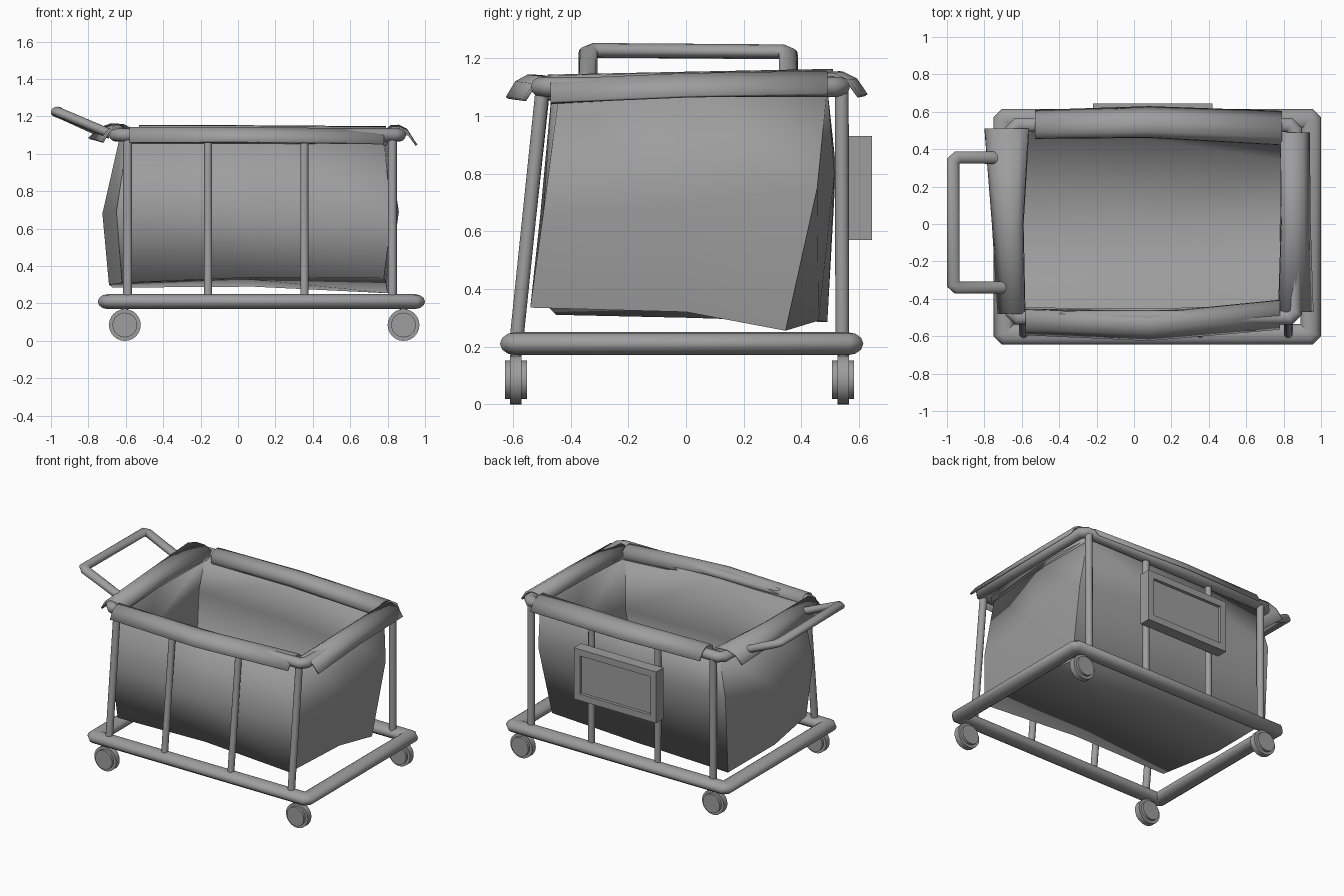
import bpy, bmesh, math
from mathutils import Vector

if "Cube" in bpy.data.objects:
    bpy.data.objects.remove(bpy.data.objects["Cube"])

grey = bpy.data.materials.new("dark_grey")
grey.diffuse_color = (0.34, 0.34, 0.34, 1)
grey.use_nodes = True
grey.node_tree.nodes["Principled BSDF"].inputs["Base Color"].default_value = grey.diffuse_color


def finish(name, bm, angle=40, thick=0.0):
    me = bpy.data.meshes.new(name)
    bm.to_mesh(me)
    bm.free()
    me.materials.append(grey)
    ob = bpy.data.objects.new(name, me)
    bpy.context.collection.objects.link(ob)
    if angle:
        bpy.ops.object.select_all(action='DESELECT')
        ob.select_set(True)
        bpy.context.view_layer.objects.active = ob
        bpy.ops.object.shade_smooth_by_angle(angle=math.radians(angle))
    if thick:
        mod = ob.modifiers.new("thickness", 'SOLIDIFY')
        mod.thickness = thick
        mod.offset = -1
    return ob


def tube(name, pts, ra, rb=None, closed=False, sides=12, up=(0, 0, 1)):
    """Sweep an oval section along a path with mitred corners."""
    rb = rb or ra
    pts = [Vector(p) for p in pts]
    n = len(pts)
    bm = bmesh.new()
    rings = []
    for i, p in enumerate(pts):
        a = (p - pts[i - 1]).normalized() if closed or i else None
        b = (pts[(i + 1) % n] - p).normalized() if closed or i < n - 1 else None
        a, b = a or b, b or a
        t = (a + b).normalized()
        side = t.cross(Vector(up)).normalized()
        nor = side.cross(t).normalized()
        s = 1 / max(0.5, t.dot(a))
        rings.append([bm.verts.new(p + side * ra * s * math.cos(k * math.tau / sides)
                                   + nor * rb * math.sin(k * math.tau / sides))
                      for k in range(sides)])
    for i in range(n if closed else n - 1):
        r, q = rings[i], rings[(i + 1) % n]
        for k in range(sides):
            j = (k + 1) % sides
            bm.faces.new((r[k], r[j], q[j], q[k]))
    if not closed:
        bm.faces.new(rings[0])
        bm.faces.new(rings[-1])
    bmesh.ops.recalc_face_normals(bm, faces=bm.faces)
    return finish(name, bm, 50)


def chamfered_rect(x0, x1, y0, y1, z, c):
    return [(x0 + c, y0, z), (x1 - c, y0, z), (x1, y0 + c, z), (x1, y1 - c, z),
            (x1 - c, y1, z), (x0 + c, y1, z), (x0, y1 - c, z), (x0, y0 + c, z)]


# Base and top frames
tube("base_frame", chamfered_rect(-0.695, 0.945, -0.59, 0.56, 0.21, 0.012), 0.055, 0.04, True)
tube("top_frame", chamfered_rect(-0.65, 0.86, -0.50, 0.53, 1.10, 0.03), 0.038, 0.035, True)

# Upright posts, front ones leaning back
for i, x in enumerate((-0.59, -0.16, 0.355, 0.825)):
    corner = i in (0, 3)
    r = 0.024 if corner else 0.022
    tube(f"front_post_{i}", [(x, -0.588, 0.22), (x, -0.497, 1.1 if corner else 1.06)], r, up=(0, 1, 0))
    tube(f"back_post_{i}", [(x, 0.542, 0.22), (x, 0.54, 1.1 if corner else 1.06)], r, up=(0, 1, 0))

# Push handle
tube("handle", [(-0.68, -0.34, 1.105), (-0.945, -0.34, 1.217), (-0.967, -0.32, 1.227),
                (-0.967, 0.335, 1.222), (-0.945, 0.355, 1.212), (-0.73, 0.355, 1.115)], 0.033, 0.026)

# Wheels: broad hub with a narrow larger tread
for x in (-0.605, 0.885):
    for y in (-0.59, 0.545):
        for part, r, w in (("tread", 0.085, 0.02), ("hub", 0.066, 0.038)):
            tube(f"wheel_{part}", [(x, y - w, 0.085), (x, y + w, 0.085)], r, sides=24)
        tube("wheel_stem", [(x, y, 0.12), (x, y, 0.2)], 0.018, up=(0, 1, 0))

# Cloth bag: rings of eight points from the mouth down, then the floor
levels = [
    [(-.59, -.455, 1.09), (.08, -.465, 1.09), (.78, -.44, 1.08), (.80, 0, 1.10),
     (.79, .49, 1.10), (.08, .485, 1.10), (-.60, .49, 1.10), (-.63, 0, 1.10)],
    [(-.65, -.485, .69), (.08, -.505, .66), (.82, -.495, .66), (.86, 0, .69),
     (.83, .455, .75), (.08, .515, .80), (-.67, .52, .82), (-.725, 0, .68)],
    [(-.62, -.45, .31), (.08, -.48, .34), (.78, -.54, .335), (.79, 0, .32),
     (.80, .345, .255), (.08, .46, .29), (-.67, .49, .285), (-.69, 0, .30)],
]
bm = bmesh.new()
rings = [[bm.verts.new(p) for p in lv] for lv in levels]
for r, q in zip(rings, rings[1:]):
    for k in range(8):
        j = (k + 1) % 8
        bm.faces.new((r[k], q[k], q[j], r[j]))
mid = bm.verts.new((0.06, 0, 0.33))
for k in range(8):
    bm.faces.new((rings[-1][k], mid, rings[-1][(k + 1) % 8]))
bmesh.ops.recalc_face_normals(bm, faces=bm.faces)
if sum(f.normal.dot(f.calc_center_median() - Vector((0.06, 0, 0.7))) for f in bm.faces) < 0:
    bmesh.ops.reverse_faces(bm, faces=bm.faces)
# soft shading everywhere but the upright corners and the side bottom seams
for f in bm.faces:
    f.smooth = True
for r, q in zip(rings, rings[1:]):
    for k in (0, 2, 4, 6):
        bm.edges.get((r[k], q[k])).smooth = False
for k in (2, 3, 6, 7):
    bm.edges.get((rings[-1][k], rings[-1][(k + 1) % 8])).smooth = False
finish("cloth_bag", bm, 0, 0.012)


# Bag edges rolled over the top frame: stations are (x, y, width, lift)
def rolled_edge(name, out, stations):
    profile = [(0.06, 1.055), (0.0, 1.075), (0.02, 1.115), (0.22, 1.14),
               (0.5, 1.143), (0.78, 1.12), (1.0, 1.065)]
    bm = bmesh.new()
    rows = [[bm.verts.new((x + out[0] * w * u, y + out[1] * w * u, z + dz)) for u, z in profile]
            for x, y, w, dz in stations]
    for r, q in zip(rows, rows[1:]):
        for k in range(len(profile) - 1):
            bm.faces.new((r[k], r[k + 1], q[k + 1], q[k]))
    bmesh.ops.recalc_face_normals(bm, faces=bm.faces)
    if sum(f.normal.z for f in bm.faces) < 0:
        bmesh.ops.reverse_faces(bm, faces=bm.faces)
    finish(name, bm, 60, 0.012)


rolled_edge("front_rolled_edge", (0, -1),
            [(-.58, -.455, .14, 0), (.08, -.475, .15, .0), (.78, -.405, .16, -.008)])
rolled_edge("back_rolled_edge", (0, 1),
            [(-.53, .455, .155, .012), (.08, .46, .17, .01), (.79, .42, .185, .005)])
rolled_edge("left_rolled_edge", (-1, 0),
            [(-.58, -.48, .15, .0), (-.59, 0, .17, .01), (-.56, .51, .24, .02)])
rolled_edge("right_rolled_edge", (1, 0),
            [(.77, -.47, .19, -.015), (.785, 0, .16, .005), (.78, .49, .16, .013)])

# Framed plate on the back
bm = bmesh.new()
bmesh.ops.create_cube(bm, size=1)
for v in bm.verts:
    v.co = Vector((0.10 + v.co.x * 0.64, 0.605 + v.co.y * 0.08, 0.75 + v.co.z * 0.36))
face = max(bm.faces, key=lambda f: f.calc_center_median().y)
bmesh.ops.inset_region(bm, faces=[face], thickness=0.065)
bmesh.ops.inset_region(bm, faces=[face], thickness=0.001)
bmesh.ops.translate(bm, verts=face.verts, vec=(0, -0.02, 0))
bmesh.ops.recalc_face_normals(bm, faces=bm.faces)
finish("back_plate", bm, 30)
